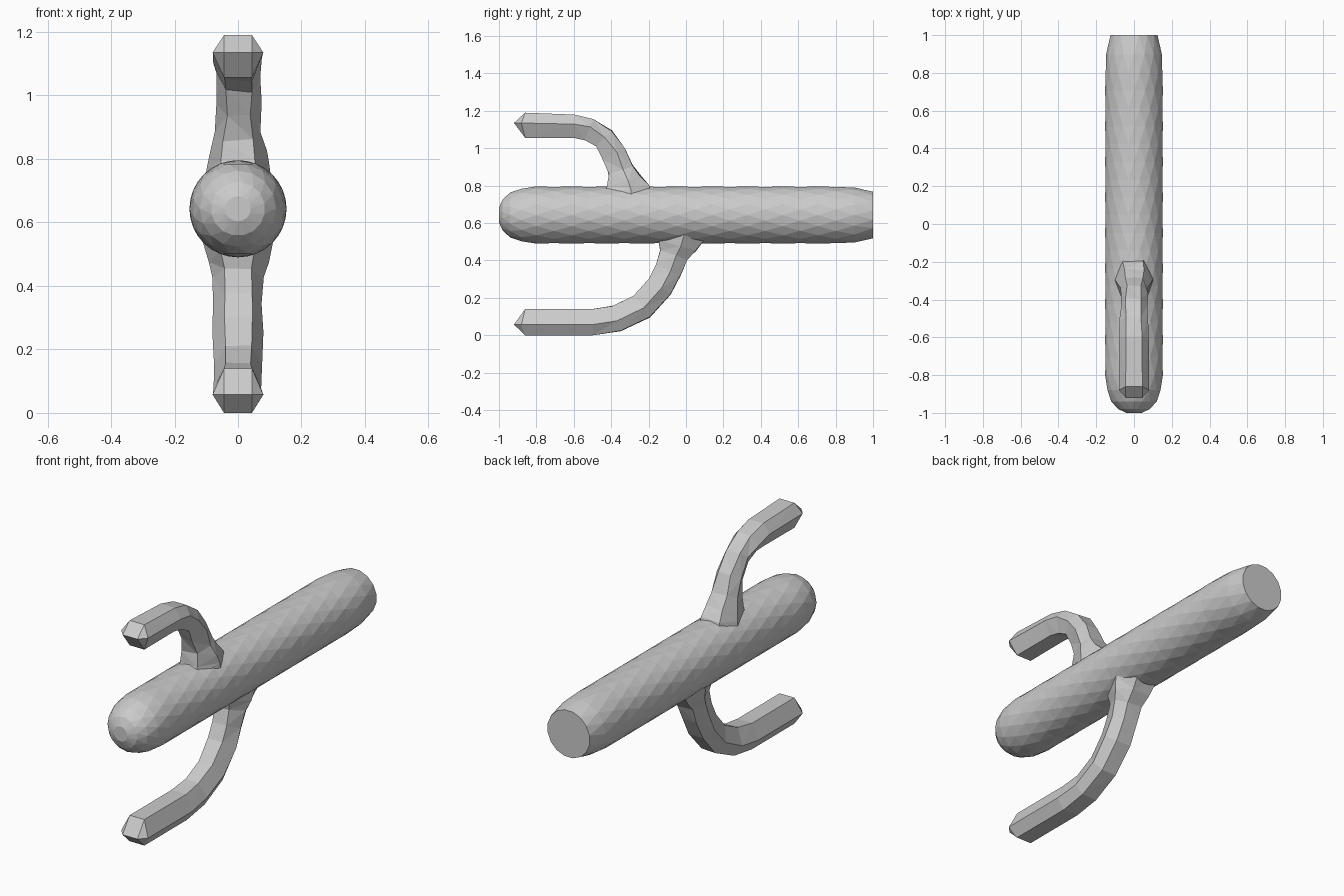
import bpy, bmesh, math, random
from mathutils import Vector

if "Cube" in bpy.data.objects:
    bpy.data.objects.remove(bpy.data.objects["Cube"])

random.seed(4)
CENTER_Z = 0.643


def make_object(name, bm):
    bmesh.ops.recalc_face_normals(bm, faces=bm.faces)
    mesh = bpy.data.meshes.new(name)
    bm.to_mesh(mesh)
    bm.free()
    obj = bpy.data.objects.new(name, mesh)
    bpy.context.collection.objects.link(obj)
    return obj


# Main cylinder: staggered rings give the triangular facets, domed front, flat back
def make_trunk():
    sides = 16
    profile = [(-1.0, 0.04), (-0.98, 0.085), (-0.94, 0.12), (-0.88, 0.143)]
    profile += [(-0.8 + 1.6 * i / 17, 0.153) for i in range(18)]
    profile += [(0.9, 0.147), (1.0, 0.127)]
    bm = bmesh.new()
    rings = []
    for k, (y, r) in enumerate(profile):
        ring = []
        for i in range(sides):
            a = 2 * math.pi * (i + 0.5 * (k % 2)) / sides
            ring.append(bm.verts.new((r * math.cos(a), y, CENTER_Z + r * math.sin(a))))
        rings.append(ring)
    for k in range(len(rings) - 1):
        a, b = rings[k], rings[k + 1]
        for i in range(sides):
            j = (i + 1) % sides
            if k % 2 == 0:
                bm.faces.new((a[i], a[j], b[i]))
                bm.faces.new((a[j], b[j], b[i]))
            else:
                bm.faces.new((a[i], b[j], b[i]))
                bm.faces.new((a[i], a[j], b[j]))
    bm.faces.new(rings[0])
    bm.faces.new(rings[-1])
    return make_object("trunk", bm)


# Six-sided arm swept along (y, z, half thickness, half width), with a chisel tip
def make_arm(name, path, side, rough):
    bm = bmesh.new()
    pts = [Vector((0, y, z)) for y, z, _, _ in path]
    rings = []
    for k, (p, (_, _, h, w)) in enumerate(zip(pts, path)):
        t = (pts[min(k + 1, len(pts) - 1)] - pts[max(k - 1, 0)]).normalized()
        if k == 0:
            t = Vector((0, 1, 0))
        n = Vector((0, -t.z, t.y)) * side
        section = [(0.55 * w, h), (w, -0.18 * h), (0.55 * w, -h),
                   (-0.55 * w, -h), (-w, -0.18 * h), (-0.55 * w, h)]
        ring = []
        for x, d in section:
            v = p + n * d + Vector((x, 0, 0))
            if 2 <= k < len(path) - 1:
                v += Vector([random.uniform(-rough, rough) for _ in range(3)])
            ring.append(bm.verts.new(v))
        rings.append(ring)
    for a, b in zip(rings, rings[1:]):
        for i in range(6):
            j = (i + 1) % 6
            bm.faces.new((a[i], a[j], b[j], b[i]))
    # Tip: wide corners lead into a short front edge
    first, (y, z, h, w) = rings[0], path[0]
    first[1].co.y -= 0.02
    first[4].co.y -= 0.02
    tip_z = z - side * 0.18 * h
    right = bm.verts.new((0.55 * w, y - 0.06, tip_z))
    left = bm.verts.new((-0.55 * w, y - 0.06, tip_z))
    bm.faces.new((first[0], right, left, first[5]))
    bm.faces.new((first[2], first[3], left, right))
    bm.faces.new((first[0], first[1], right))
    bm.faces.new((first[1], first[2], right))
    bm.faces.new((first[5], left, first[4]))
    bm.faces.new((first[4], left, first[3]))
    bm.faces.new(rings[-1])
    bmesh.ops.triangulate(bm, faces=[f for f in bm.faces if len(f.verts) == 4])
    return make_object(name, bm)


make_trunk()

make_arm("lower_arm", [
    (-0.86, 0.07, 0.07, 0.08), (-0.50, 0.07, 0.07, 0.08),
    (-0.37, 0.09, 0.07, 0.075), (-0.235, 0.155, 0.072, 0.075),
    (-0.14, 0.262, 0.07, 0.078), (-0.095, 0.35, 0.07, 0.076),
    (-0.067, 0.43, 0.075, 0.08), (-0.045, 0.483, 0.105, 0.095),
    (-0.035, 0.54, 0.14, 0.11)], 1, 0.003)

make_arm("upper_arm", [
    (-0.86, 1.123, 0.067, 0.08), (-0.60, 1.118, 0.062, 0.078),
    (-0.515, 1.10, 0.056, 0.075), (-0.44, 1.055, 0.056, 0.073),
    (-0.385, 0.97, 0.062, 0.07), (-0.352, 0.885, 0.07, 0.076),
    (-0.33, 0.82, 0.092, 0.088), (-0.32, 0.78, 0.12, 0.1),
    (-0.315, 0.73, 0.13, 0.105)], -1, 0.006)
